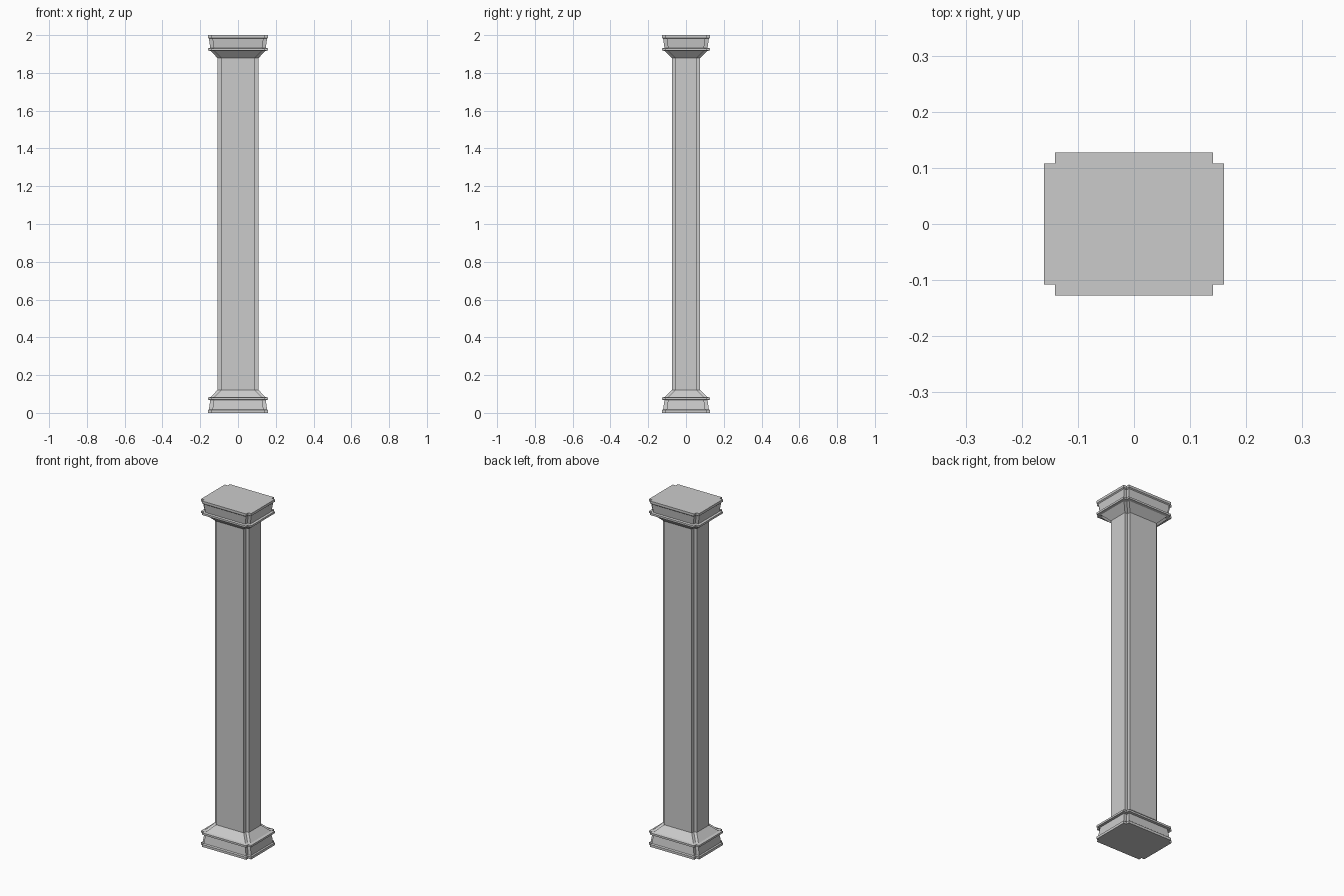
import bpy
import bmesh

if "Cube" in bpy.data.objects:
    bpy.data.objects.remove(bpy.data.objects["Cube"])

HX, HY, NOTCH = 0.16, 0.127, 0.019   # outer half sizes and corner notch
HEIGHT = 2.0


def outline(inset):
    """Rectangle with square-notched corners, inset from the outer size."""
    x, y, n = HX - inset, HY - inset, NOTCH
    quarter = [(x, y - n), (x - n, y - n), (x - n, y)]
    pts = list(quarter)
    pts += [(-a, b) for a, b in reversed(quarter)]
    pts += [(-a, -b) for a, b in quarter]
    pts += [(a, -b) for a, b in reversed(quarter)]
    return pts


def loft(name, profile):
    """Stack outlines along z from (inset, z) pairs and cap both ends."""
    bm = bmesh.new()
    rings = [[bm.verts.new((x, y, z)) for x, y in outline(i)] for i, z in profile]
    for lo, hi in zip(rings, rings[1:]):
        for k in range(len(lo)):
            j = (k + 1) % len(lo)
            bm.faces.new((lo[k], lo[j], hi[j], hi[k]))
    bm.faces.new(list(reversed(rings[0])))
    bm.faces.new(rings[-1])
    bmesh.ops.recalc_face_normals(bm, faces=bm.faces)
    mesh = bpy.data.meshes.new(name)
    bm.to_mesh(mesh)
    bm.free()
    obj = bpy.data.objects.new(name, mesh)
    bpy.context.collection.objects.link(obj)
    return obj


# Moulding: foot slab, tapered band, raised ring, sloped shoulder, then shaft
moulding = [(0.0, 0.0), (0.0, 0.014), (0.006, 0.019), (0.013, 0.068),
            (0.0, 0.070), (0.0, 0.081), (0.015, 0.084), (0.052, 0.122)]

# Whole column: base moulding, straight shaft, mirrored capital
capital = [(i, HEIGHT - z) for i, z in reversed(moulding)]
loft("column", moulding + capital)
